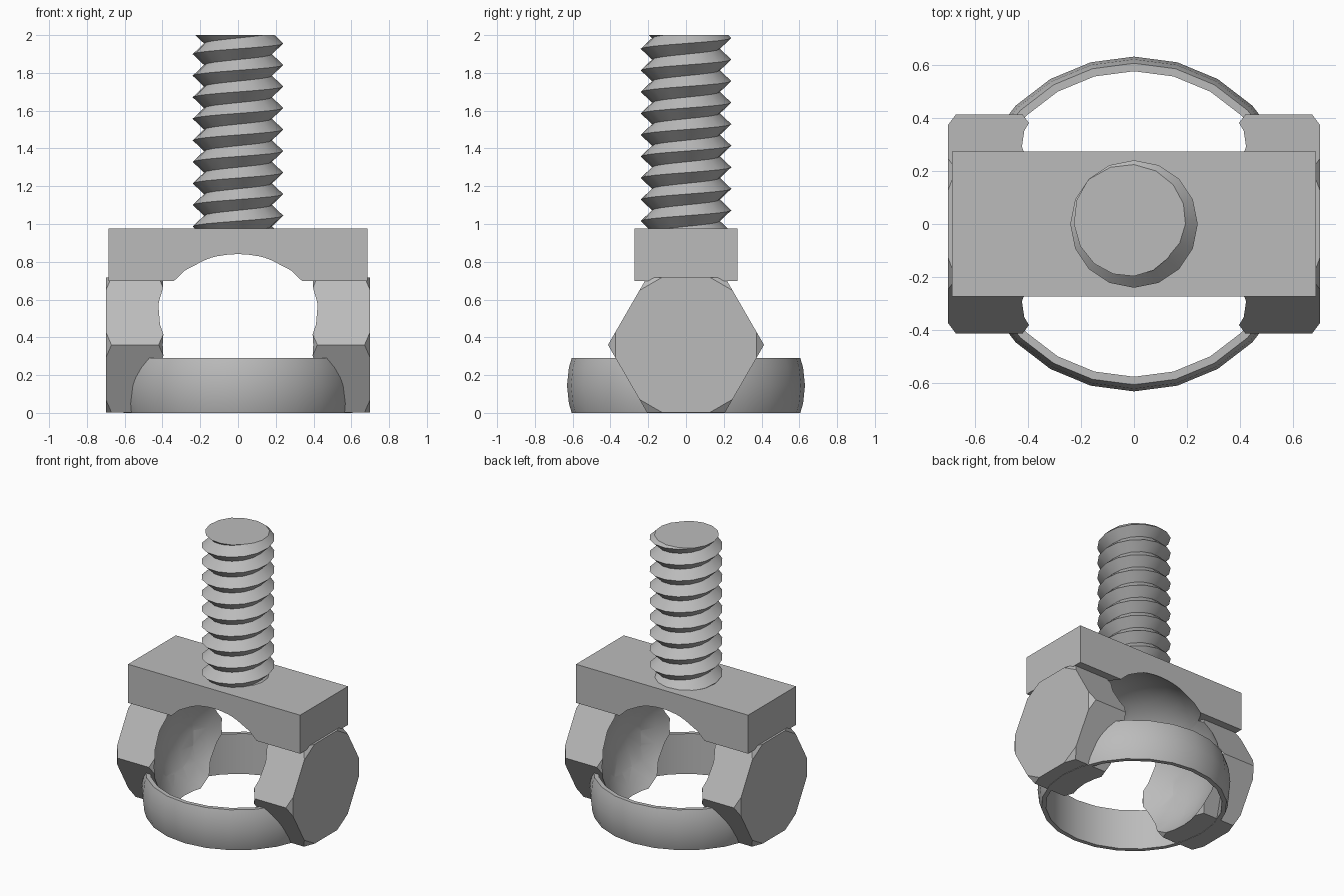
import bpy, bmesh, math
from mathutils import Vector, Matrix

if "Cube" in bpy.data.objects:
    bpy.data.objects.remove(bpy.data.objects["Cube"])

steel = bpy.data.materials.new("plain_grey")
steel.use_nodes = True
GREY = (0.5, 0.5, 0.5, 1)
steel.diffuse_color = GREY
steel.node_tree.nodes["Principled BSDF"].inputs["Base Color"].default_value = GREY

HUB_Z = 0.36        # height of the nut axis and of the ball cavity
BALL_R = 0.555


def add(name, bm):
    bmesh.ops.recalc_face_normals(bm, faces=bm.faces)
    mesh = bpy.data.meshes.new(name)
    bm.to_mesh(mesh)
    bm.free()
    mesh.materials.append(steel)
    ob = bpy.data.objects.new(name, mesh)
    bpy.context.collection.objects.link(ob)
    return ob


def slice_off(bm, point, normal):
    """Remove everything beyond a plane and close the cut."""
    geom = bm.verts[:] + bm.edges[:] + bm.faces[:]
    bmesh.ops.bisect_plane(bm, geom=geom, plane_co=point, plane_no=normal,
                           clear_outer=True)
    bmesh.ops.holes_fill(bm, edges=[e for e in bm.edges if e.is_boundary], sides=0)


def thread(root, crest, pitch, z0, z1, phase, steps=16):
    """Solid V thread along z, trimmed flat at both ends."""
    bm = bmesh.new()
    start = z0 - 2 * pitch + phase
    count = int(((z1 - z0) / pitch + 4) * steps)
    roots, crests = [], []
    for i in range(count):
        a = math.tau * i / steps
        z = start + pitch * i / steps
        c, s = math.cos(a), math.sin(a)
        roots.append(bm.verts.new((root * c, root * s, z)))
        crests.append(bm.verts.new((crest * c, crest * s, z + pitch / 2)))
    for i in range(count - 1):
        bm.faces.new((roots[i], roots[i + 1], crests[i + 1], crests[i]))
        if i + steps + 1 < count:
            bm.faces.new((crests[i], crests[i + 1],
                          roots[i + steps + 1], roots[i + steps]))
    for z, n in ((z0, -1), (z1, 1)):
        slice_off(bm, (0, 0, z), (0, 0, n))
    return bm


def carve(ob, *cutters):
    for cutter in cutters:
        mod = ob.modifiers.new("cut", "BOOLEAN")
        mod.operation = "DIFFERENCE"
        mod.solver = "EXACT"
        mod.object = cutter
    graph = bpy.context.evaluated_depsgraph_get()
    ob.data = bpy.data.meshes.new_from_object(ob.evaluated_get(graph))
    ob.modifiers.clear()


# Cutters: ball cavity and threaded bore along x
bm = bmesh.new()
bmesh.ops.create_uvsphere(bm, u_segments=32, v_segments=16, radius=BALL_R)
bmesh.ops.translate(bm, verts=bm.verts, vec=(0, 0, HUB_Z))
ball = add("ball_cutter", bm)
bm = thread(0.195, 0.24, 0.114, -0.8, 0.8, 0)
bm.transform(Matrix.Translation((0, 0, HUB_Z)) @ Matrix.Rotation(math.pi / 2, 4, "Y"))
bore = add("bore_cutter", bm)
ball.hide_render = bore.hide_render = True

# Threaded post
post = add("threaded_post", thread(0.18, 0.24, 0.114, 0.97, 2.0, 0.017))

# Cross bar with ball cavity below
bm = bmesh.new()
bmesh.ops.create_cube(bm, size=1, matrix=Matrix.Translation((0, 0, 0.838))
                      @ Matrix.Diagonal((1.37, 0.544, 0.277, 1)))
bar = add("cross_bar", bm)
carve(bar, ball)

# Hex nuts with chamfered corners
parts = [post, bar]
NUT_R, X_IN, X_OUT, CHAMFER = 0.413, 0.39, 0.7, 0.03
for side, name in ((1, "left_nut"), (-1, "right_nut")):
    bm = bmesh.new()
    bmesh.ops.create_cone(bm, cap_ends=True, segments=6, radius1=NUT_R, radius2=NUT_R,
                          depth=X_OUT - X_IN)
    half = (X_OUT - X_IN) / 2
    for k in range(6):
        a = k * math.pi / 3 + math.pi / 2
        out = Vector((math.cos(a), math.sin(a), 0))
        for end in (1, -1):
            up = Vector((0, 0, end))
            slice_off(bm, out * NUT_R + up * (half - CHAMFER), out * 0.6 + up * 0.8)
    bm.transform(Matrix.Translation((side * (X_IN + X_OUT) / 2, 0, HUB_Z))
                 @ Matrix.Rotation(math.pi / 2, 4, "Y"))
    nut = add(name, bm)
    carve(nut, ball, bore)
    parts.append(nut)

# Ring joining the nuts, bulging on the outside
profile = [(0.575, 0), (0.605, 0), (0.62, 0.05), (0.63, 0.145),
           (0.62, 0.24), (0.605, 0.29), (0.575, 0.29)]
bm = bmesh.new()
SEG = 24
loops = [[bm.verts.new((r * math.cos(a), r * math.sin(a), z)) for r, z in profile]
         for a in (math.tau * i / SEG for i in range(SEG))]
for i in range(SEG):
    a, b = loops[i], loops[(i + 1) % SEG]
    for j in range(len(profile)):
        k = (j + 1) % len(profile)
        bm.faces.new((a[j], b[j], b[k], a[k]))
ring = add("ring", bm)
carve(ring, bore)
parts.append(ring)

for cutter in (ball, bore):
    bpy.data.objects.remove(cutter)

bpy.ops.object.select_all(action="DESELECT")
for ob in parts:
    ob.select_set(True)
bpy.context.view_layer.objects.active = ring
bpy.ops.object.shade_smooth_by_angle(angle=math.radians(30))
